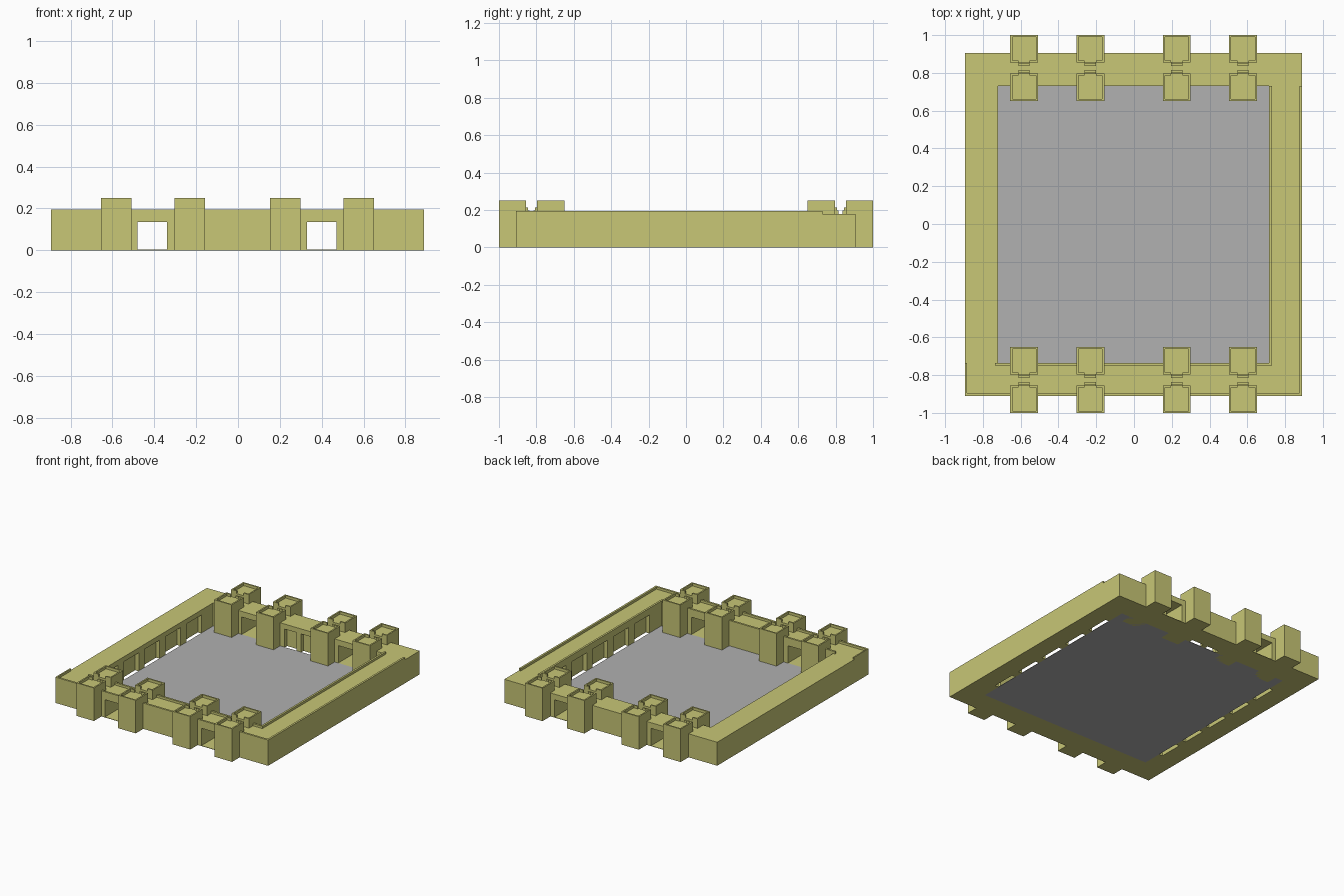
import bpy, bmesh

if "Cube" in bpy.data.objects:
    bpy.data.objects.remove(bpy.data.objects["Cube"])

def material(name, rgb):
    m = bpy.data.materials.new(name)
    m.diffuse_color = (*rgb, 1)
    m.use_nodes = True
    m.node_tree.nodes["Principled BSDF"].inputs["Base Color"].default_value = m.diffuse_color
    return m

STONE = material("sand_stone", (0.58, 0.57, 0.18))
GREY = material("courtyard_grey", (0.44, 0.44, 0.44))

def boxes(name, parts, mat=STONE):
    """One object from a list of (x0, x1, y0, y1, z0, z1) boxes."""
    bm = bmesh.new()
    for x0, x1, y0, y1, z0, z1 in parts:
        vs = bmesh.ops.create_cube(bm, size=1)["verts"]
        for v in vs:
            v.co = (x1 if v.co.x > 0 else x0, y1 if v.co.y > 0 else y0, z1 if v.co.z > 0 else z0)
    me = bpy.data.meshes.new(name)
    bm.to_mesh(me)
    bm.free()
    me.materials.append(mat)
    ob = bpy.data.objects.new(name, me)
    bpy.context.collection.objects.link(ob)
    return ob

L, R, F, B = -0.895, 0.89, -0.91, 0.905     # outer faces
IL, IR, IF, IB = -0.72, 0.72, -0.735, 0.73  # inner faces
WALK, LIP, T = 0.178, 0.195, 0.015          # walkway, parapet height, parapet thickness
GATES = [(-0.48, -0.34), (0.33, 0.47)]
GATE_H, NICHE_H, NICHE_D = 0.135, 0.14, 0.03

# courtyard floor
boxes("courtyard_floor", [(IL, IR, IF, IB, 0, 0.003)], GREY)

def gate_wall(name, y0, y1, yc0, yc1):
    """Wall with two gateways; its middle section spans yc0 to yc1."""
    (a, b), (c, d) = GATES
    parts = [(L, a, y0, y1, 0, WALK), (d, R, y0, y1, 0, WALK),
             (b, -0.16, y0, y1, 0, WALK), (0.155, c, y0, y1, 0, WALK),
             (-0.16, 0.155, yc0, yc1, 0, WALK)]
    for g0, g1 in GATES:
        parts += [(g0, g1, y0, y1, GATE_H, WALK), (g0, g1, y0, y1, 0, 0.003)]
    boxes(name, parts)

gate_wall("front_wall", F, IF, F, IF)
gate_wall("back_wall", IB, B, IB + NICHE_D, B)

# niche frame in the middle of the back wall
frame = [(-0.16, 0.155, IB, IB + NICHE_D, NICHE_H, WALK)]
frame += [(x - 0.02, x + 0.02, IB, IB + NICHE_D, 0, NICHE_H) for x in (-0.14, -0.0025, 0.135)]
boxes("back_niche_frame", frame)

# side walls with a row of niches on the courtyard side
def side_wall(name, outer, inner, sign):
    core = inner + sign * NICHE_D
    xs, fs = sorted((outer, core)), sorted((core, inner))
    parts = [(*xs, IF, IB, 0, WALK), (*fs, IF, IB, NICHE_H, WALK)]
    parts += [(*fs, IF, -0.59, 0, NICHE_H), (*fs, 0.59, IB, 0, NICHE_H)]
    n, pitch = 5, 1.25 / 5
    for i in range(n - 1):
        y = -0.625 + pitch * (i + 1)
        parts.append((*fs, y - 0.035, y + 0.035, 0, NICHE_H))
    boxes(name, parts)

side_wall("left_wall", L, IL, -1)
side_wall("right_wall", R, IR, 1)

# parapets on the front and right walls
boxes("front_parapet", [(L, R, F, F + T, WALK, LIP),
                        (-0.735, 0.73, IF - T, IF, WALK, LIP),
                        (L, L + 0.01, F, IF, WALK, LIP)])
boxes("right_parapet", [(R - T, R, F, IB, WALK, LIP),
                        (IR - 0.005, IR + 0.01, IF, IB, WALK, LIP)])

# gate towers: rimmed roof, opening and steps facing the walkway
W, ROOF, TOP, RIM = 0.0735, 0.23, 0.25, 0.011
def tower(name, x, y0, y1, step_side):
    x0, x1 = x - W, x + W
    parts = [(x0, x1, y0, y1, 0, ROOF),
             (x0, x0 + RIM, y0, y1, ROOF, TOP), (x1 - RIM, x1, y0, y1, ROOF, TOP)]
    for edge, inward in ((y0, 1), (y1, -1)):
        ys = sorted((edge, edge + inward * RIM))
        if edge == (y1 if step_side > 0 else y0):
            parts += [(x0, x - 0.03, *ys, ROOF, TOP), (x + 0.03, x1, *ys, ROOF, TOP)]
            for i, h in enumerate((0.215, 0.197)):
                st = sorted((edge + step_side * 0.009 * i, edge + step_side * 0.009 * (i + 1)))
                parts.append((x - 0.03, x + 0.03, *st, WALK - 0.005, h))
        else:
            parts.append((x0, x1, *ys, ROOF, TOP))
    boxes(name, parts)

for i, x in enumerate((-0.582, -0.231, 0.226, 0.577)):
    tower(f"back_outer_tower_{i}", x, 0.855, 1.0, -1)
    tower(f"back_inner_tower_{i}", x, 0.65, 0.797, 1)
    tower(f"front_inner_tower_{i}", x, -0.797, -0.65, -1)
    tower(f"front_outer_tower_{i}", x, -1.0, -0.855, 1)
